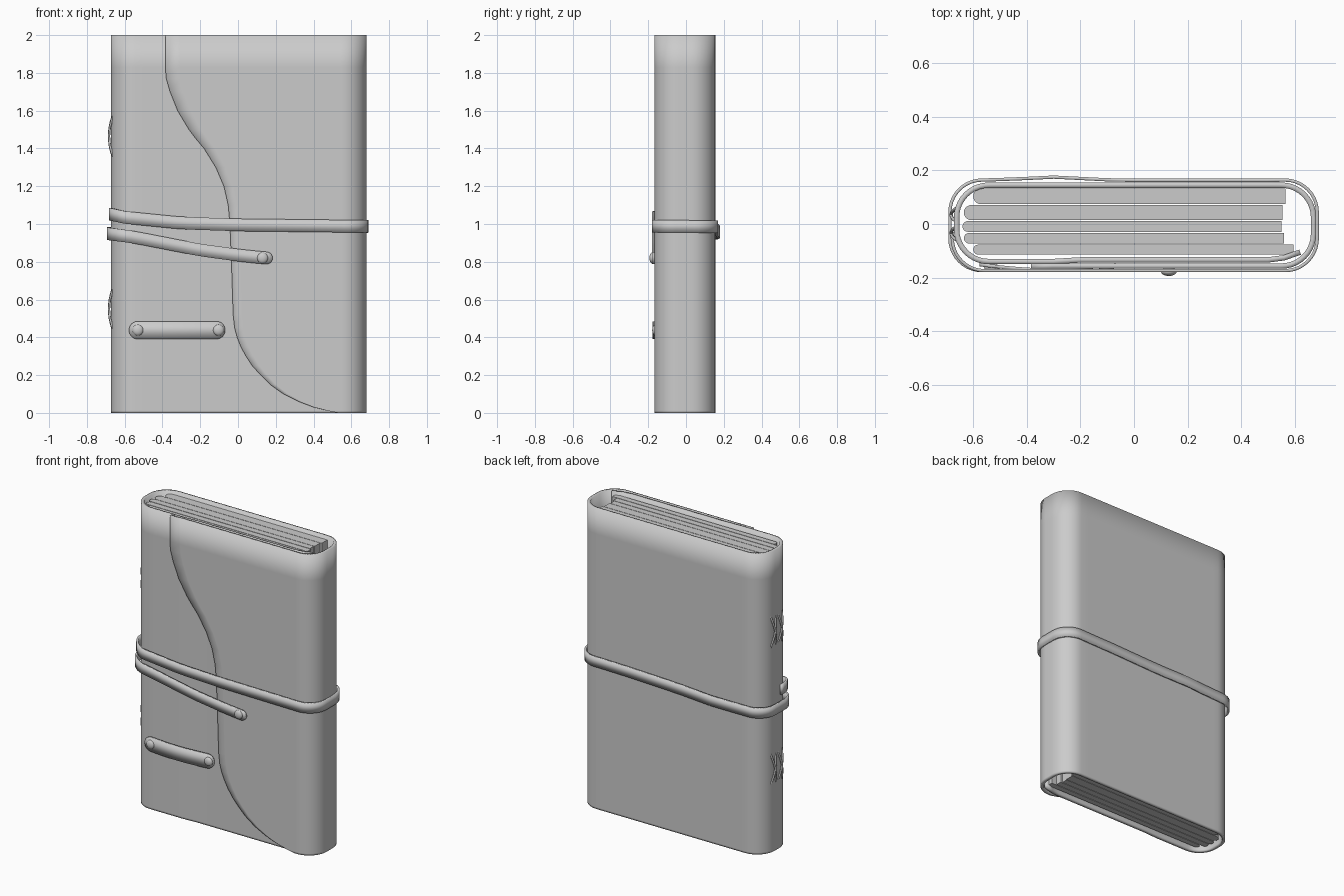
import bpy, bmesh, math

if "Cube" in bpy.data.objects:
    bpy.data.objects.remove(bpy.data.objects["Cube"])

leather = bpy.data.materials.new("grey")
leather.diffuse_color = (0.6, 0.6, 0.6, 1)
leather.use_nodes = True
leather.node_tree.nodes["Principled BSDF"].inputs["Base Color"].default_value = leather.diffuse_color


def finish(ob, angle=35):
    ob.data.materials.append(leather)
    bpy.context.view_layer.objects.active = ob
    bpy.ops.object.select_all(action='DESELECT')
    ob.select_set(True)
    bpy.ops.object.shade_smooth_by_angle(angle=math.radians(angle))


def mesh_object(name, bm):
    me = bpy.data.meshes.new(name)
    bm.to_mesh(me)
    bm.free()
    ob = bpy.data.objects.new(name, me)
    bpy.context.collection.objects.link(ob)
    return ob


def sheet(name, rows, thickness):
    """Grid of points thickened into a leather sheet."""
    bm = bmesh.new()
    grid = [[bm.verts.new(p) for p in row] for row in rows]
    for a, b in zip(grid, grid[1:]):
        for i in range(len(a) - 1):
            bm.faces.new((a[i], a[i + 1], b[i + 1], b[i]))
    ob = mesh_object(name, bm)
    finish(ob)
    mod = ob.modifiers.new("thickness", 'SOLIDIFY')
    mod.thickness = thickness
    mod.offset = 0
    return ob


def arc(cx, cy, r, a0, a1, n=10):
    return [(cx + r * math.cos(math.radians(a0 + (a1 - a0) * i / n)),
             cy + r * math.sin(math.radians(a0 + (a1 - a0) * i / n))) for i in range(n + 1)]


def line(x0, x1, y, n=12):
    return [(x0 + (x1 - x0) * i / n, y) for i in range(n + 1)]


def interp(table, x):
    """Smooth-ish lookup in a list of (x, value) pairs."""
    for (xa, va), (xb, vb) in zip(table, table[1:]):
        if x <= xb:
            return va + (vb - va) * max(0, (x - xa) / (xb - xa))
    return table[-1][1]


def ribbon(name, path, width, thickness, round_start=False):
    """Upright band along 3D points, with a rounded far end."""
    h = width / 2
    pts = [(p, h) for p in path]

    def cap(end, before):
        dx, dy = end[0] - before[0], end[1] - before[1]
        k = h / math.hypot(dx, dy)
        out = []
        for i in range(1, 9):
            t = math.radians(i * 88 / 8)
            s = k * math.sin(t)
            out.append(((end[0] + dx * s, end[1] + dy * s, end[2]), h * math.cos(t)))
        return out
    tail = cap(path[-1], path[-2])
    head = cap(path[0], path[1])[::-1] if round_start else []
    pts = head + pts + tail
    rows = [[(x, y, z + w * s) for (x, y, z), w in pts] for s in (-1, 1)]
    return sheet(name, rows, thickness)


# Wrap-around cover with a curved front flap
R = 0.12
flap_edge = [(0, 0.53), (0.012, 0.47), (0.03, 0.40), (0.06, 0.32), (0.1, 0.24), (0.15, 0.17),
             (0.2, 0.12), (0.25, 0.075), (0.3, 0.042), (0.35, 0.015), (0.4, -0.005),
             (0.45, -0.018), (0.52, -0.026), (0.8, -0.035), (1.0, -0.043), (1.1, -0.052),
             (1.2, -0.075), (1.3, -0.118), (1.4, -0.18), (1.45, -0.222), (1.5, -0.26),
             (1.6, -0.32), (1.7, -0.36), (1.77, -0.38), (1.83, -0.385), (2.0, -0.385)]
wrap = (arc(0.67 - R, -0.157 + R, R, -90, 0) + arc(0.67 - R, 0.145 - R, R, 0, 90)
        + line(0.5, -0.5, 0.145) + arc(-0.662 + R, 0.145 - R, R, 90, 180)
        + arc(-0.662 + R, -0.14 + R, R, 180, 270) + line(-0.5, -0.3, -0.14, 3)
        + line(-0.2, 0.5, -0.134, 4) + [(0.56, -0.126), (0.62, -0.105)])
rows = []
for z, x in flap_edge:
    plan = line(x, 0.545, -0.157) + wrap
    rows.append([(px, py, z) for px, py in plan])
sheet("cover", rows, 0.02)

# Page bundles, each folded round at the spine
bundles = [(0.074, 0.132, -0.60, 0.565), (0.014, 0.071, -0.635, 0.555),
           (-0.029, 0.011, -0.64, 0.55), (-0.073, -0.033, -0.635, 0.56),
           (-0.114, -0.077, -0.60, 0.595)]
for y0, y1, x0, x1 in bundles:
    r = (y1 - y0) / 2
    profile = arc(x0 + r, y0 + r, r, 90, 270) + [(x1, y0), (x1, y1)]
    bm = bmesh.new()
    face = bm.faces.new([bm.verts.new((x, y, 0.025)) for x, y in profile])
    ext = bmesh.ops.extrude_face_region(bm, geom=[face])
    top = [v for v in ext["geom"] if isinstance(v, bmesh.types.BMVert)]
    bmesh.ops.translate(bm, verts=top, vec=(0, 0, 1.955))
    bmesh.ops.recalc_face_normals(bm, faces=bm.faces[:])
    finish(mesh_object("page_bundle", bm))

# Long strap: once round the book, then down across the front
front_z = [(-0.69, 1.055), (-0.6, 1.035), (-0.3, 1.005), (0, 0.995), (0.7, 0.987)]
back_z = [(-0.7, 0.95), (-0.4, 0.955), (0.3, 0.98), (0.7, 0.987)]
tail_z = [(-0.7, 0.95), (-0.55, 0.93), (-0.2, 0.862), (0, 0.835), (0.14, 0.82)]
first = ([(-0.678, -0.03)] + arc(-0.678 + R, -0.174 + R, R, 180, 270) + line(-0.5, 0.5, -0.174)
         + arc(0.684 - R, -0.174 + R, R, -90, 0))
back = arc(0.684 - R, 0.164 - R, R, 0, 90) + line(0.5, 0, 0.163, 5)
back += [(-0.1, 0.165), (-0.2, 0.17), (-0.3, 0.175), (-0.4, 0.17), (-0.5, 0.166)]
back += arc(-0.687 + R, 0.164 - R, R, 90, 180)
tail = arc(-0.687 + R, -0.174 + R, R, 180, 270) + line(-0.5, 0.15, -0.174)
path = [(x, y, interp(t, x)) for plan, t in ((first, front_z), (back, back_z), (tail, tail_z))
        for x, y in plan]
ribbon("long_strap", path, 0.066, 0.012)

# Short strap, slightly bowed away from the cover
short = [(x, -0.157 - 0.014 * math.sin(math.pi * (x + 0.53) / 0.415), 0.438)
         for x, _ in line(-0.53, -0.115, 0)]
ribbon("short_strap", short, 0.094, 0.012, round_start=True)

# Domed rivets
for x, y, z in ((-0.53, -0.163, 0.438), (-0.103, -0.163, 0.438), (0.13, -0.178, 0.82)):
    bm = bmesh.new()
    bmesh.ops.create_uvsphere(bm, u_segments=20, v_segments=12, radius=0.029)
    bmesh.ops.scale(bm, verts=bm.verts, vec=(1, 0.55, 1))
    bmesh.ops.translate(bm, verts=bm.verts, vec=(x, y, z))
    finish(mesh_object("rivet", bm), 60)

# Crossed thread stitching on the spine
for zc in (0.55, 1.465):
    for ya, yb in ((-0.06, -0.01), (-0.01, -0.06), (0.01, 0.06), (0.06, 0.01)):
        cu = bpy.data.curves.new("spine_stitch", 'CURVE')
        cu.dimensions = '3D'
        cu.bevel_depth = 0.006
        cu.bevel_resolution = 2
        cu.use_fill_caps = True
        sp = cu.splines.new('POLY')
        sp.points.add(8)
        for i, p in enumerate(sp.points):
            t = i / 4 - 1
            y = (ya + yb) / 2 + (yb - ya) / 2 * t
            p.co = (-0.664 - 0.019 * (1 - t * t) + 1.5 * max(0, abs(y) - 0.02) ** 2,
                    y, zc + 0.105 * t, 1)
        ob = bpy.data.objects.new("spine_stitch", cu)
        bpy.context.collection.objects.link(ob)
        cu.materials.append(leather)
